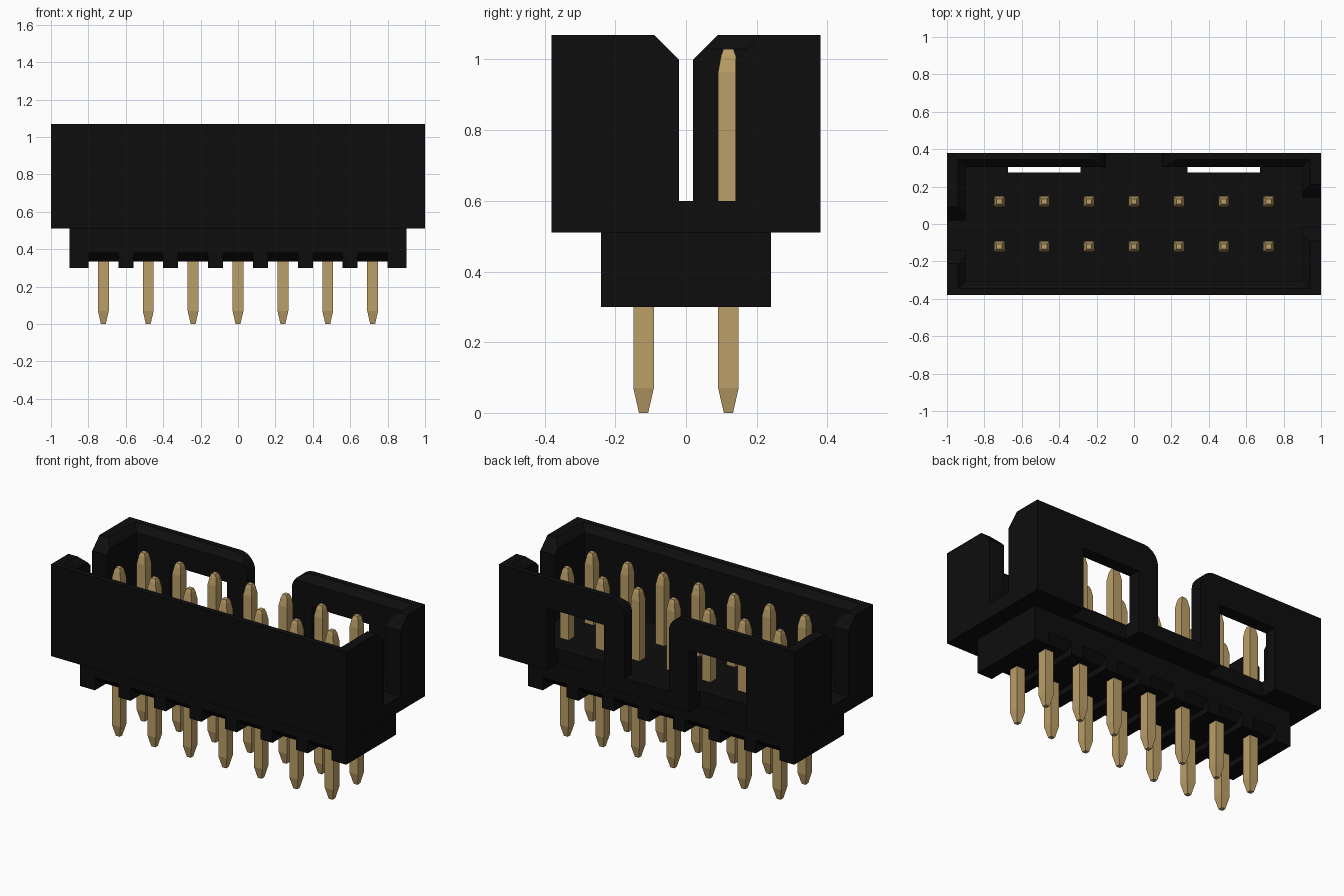
import bpy, bmesh, math
from mathutils import Vector

if "Cube" in bpy.data.objects:
    bpy.data.objects.remove(bpy.data.objects["Cube"])


def material(name, rgb):
    m = bpy.data.materials.new(name)
    m.diffuse_color = (*rgb, 1)
    m.use_nodes = True
    m.node_tree.nodes["Principled BSDF"].inputs["Base Color"].default_value = m.diffuse_color
    return m


BLACK = material("black plastic", (0.004, 0.004, 0.004))
GOLD = material("gold metal", (0.50, 0.345, 0.135))


def loft(name, rings, mat):
    """Closed solid through a stack of matching rings."""
    bm = bmesh.new()
    rows = [[bm.verts.new(p) for p in r] for r in rings]
    n = len(rows[0])
    for a, b in zip(rows, rows[1:]):
        for i in range(n):
            j = (i + 1) % n
            bm.faces.new((a[i], a[j], b[j], b[i]))
    bm.faces.new(rows[0])
    bm.faces.new(rows[-1])
    bmesh.ops.recalc_face_normals(bm, faces=bm.faces)
    me = bpy.data.meshes.new(name)
    bm.to_mesh(me)
    bm.free()
    me.materials.append(mat)
    ob = bpy.data.objects.new(name, me)
    bpy.context.collection.objects.link(ob)
    return ob


def rect(x, y, z, cx=0, cy=0):
    return [Vector((cx + sx * x, cy + sy * y, z))
            for sx, sy in ((-1, -1), (1, -1), (1, 1), (-1, 1))]


def box(name, x0, x1, y0, y1, z0, z1):
    c = ((x0 + x1) / 2, (y0 + y1) / 2)
    h = ((x1 - x0) / 2, (y1 - y0) / 2)
    return loft(name, [rect(*h, z0, *c), rect(*h, z1, *c)], BLACK)


def prism(name, profile, axis, lo, hi):
    """Extrude a profile (horizontal, z) along x or y."""
    def put(p, t):
        return (t, p[0], p[1]) if axis == 'x' else (p[0], t, p[1])
    return loft(name, [[put(p, t) for p in profile] for t in (lo, hi)], BLACK)


def cut(ob, cutters):
    for c in cutters:
        c.hide_render = True
        m = ob.modifiers.new("cut", 'BOOLEAN')
        m.operation, m.solver, m.object = 'DIFFERENCE', 'EXACT', c
    bpy.context.view_layer.update()
    ev = ob.evaluated_get(bpy.context.evaluated_depsgraph_get())
    me = bpy.data.meshes.new_from_object(ev)
    ob.modifiers.clear()
    ob.data = me
    for c in cutters:
        bpy.data.objects.remove(c)


# Shroud: open box with a lead-in chamfer round the opening
shroud = box("shroud", -1, 1, -0.38, 0.38, 0.51, 1.07)
cutters = [loft("cavity", [rect(0.9, 0.305, 0.6), rect(0.9, 0.305, 1.03),
                           rect(0.96, 0.365, 1.09)], BLACK)]

# End slots, chamfered at the top, rotated copies of each other
for s in (1, -1):
    slot = [(-0.02, 0.6), (0.14, 0.6), (0.14, 1.0), (0.24, 1.1), (-0.12, 1.1), (-0.02, 1.0)]
    cutters.append(prism("end_slot", [(s * y, z) for y, z in slot], 'x',
                         *sorted((s * 0.85, s * 1.1))))

# Key gap in the back wall with rounded shoulders
arc = [(0.25 - 0.1 * math.cos(a), 0.97 + 0.1 * math.sin(a))
       for a in (i * math.pi / 16 for i in range(9))]
half = [(0.15, 0.6)] + arc + [(0.25, 1.2)]
cutters.append(prism("key_gap", half + [(-x, z) for x, z in reversed(half)], 'y', 0.25, 0.5))

# Latch windows, open down through the floor
for s in (1, -1):
    cutters.append(box("latch_window", s * 0.48 - 0.193, s * 0.48 + 0.193, 0.275, 0.5, 0.4, 0.89))
cut(shroud, cutters)

# Base with a stand-off channel under each pin pair
base = box("base", -0.9, 0.9, -0.24, 0.24, 0.30, 0.515)
XS = [0.24 * i for i in range(-3, 4)]
channel = [(-0.3, 0.2), (0.3, 0.2), (0.3, 0.44), (0.195, 0.335), (-0.195, 0.335), (-0.3, 0.44)]
cut(base, [prism("channel", channel, 'x', x - 0.08, x + 0.08) for x in XS])

# Square pins with tapered ends
PIN = [(0.013, 0), (0.029, 0.07), (0.029, 0.965), (0.021, 1.01), (0.014, 1.03)]
for x in XS:
    for y in (-0.12, 0.12):
        loft("pin", [rect(w, w, z, x, y) for w, z in PIN], GOLD)
